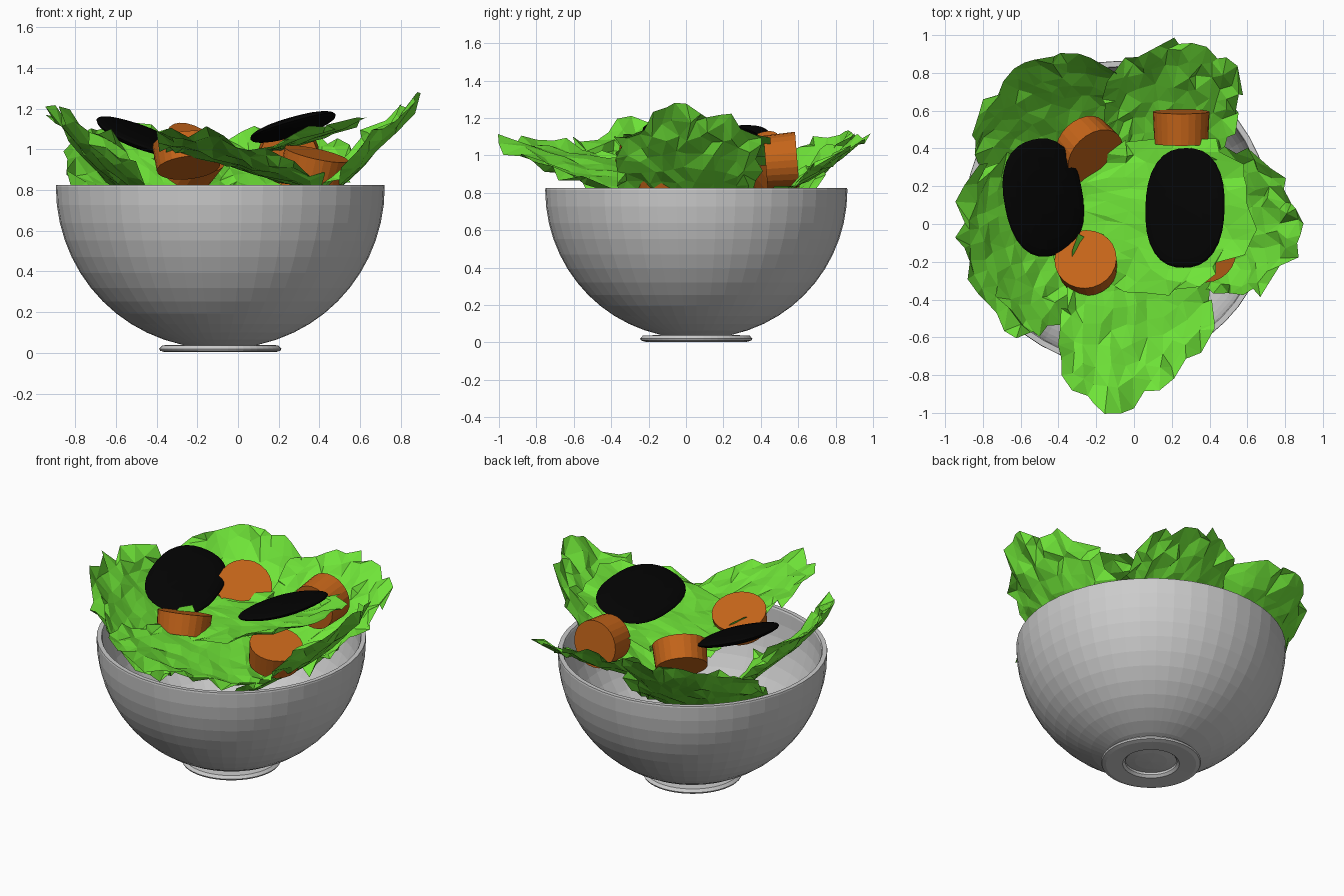
import bpy, bmesh, math, random
from mathutils import Vector, Matrix

if "Cube" in bpy.data.objects:
    bpy.data.objects.remove(bpy.data.objects["Cube"])

random.seed(4)


def material(name, rgb):
    m = bpy.data.materials.new(name)
    m.diffuse_color = (*rgb, 1)
    m.use_nodes = True
    m.node_tree.nodes["Principled BSDF"].inputs["Base Color"].default_value = m.diffuse_color
    return m


GREEN = material("leaf_green", (0.16, 0.78, 0.04))
ORANGE = material("carrot_orange", (0.56, 0.13, 0.01))
BLACK = material("olive_black", (0.001, 0.001, 0.001))


def add_object(name, bm, mat=None):
    me = bpy.data.meshes.new(name)
    bm.normal_update()
    bm.to_mesh(me)
    bm.free()
    ob = bpy.data.objects.new(name, me)
    bpy.context.collection.objects.link(ob)
    if mat:
        me.materials.append(mat)
    return ob


def lathe(name, profile, centre, sides=48):
    bm = bmesh.new()
    vs = [bm.verts.new((r, 0, z)) for r, z in profile]
    es = [bm.edges.new(p) for p in zip(vs, vs[1:])]
    bmesh.ops.spin(bm, geom=vs + es, axis=(0, 0, 1), cent=(0, 0, 0),
                   angle=2 * math.pi, steps=sides)
    bmesh.ops.remove_doubles(bm, verts=bm.verts, dist=1e-4)
    bmesh.ops.recalc_face_normals(bm, faces=bm.faces)
    bmesh.ops.translate(bm, verts=bm.verts, vec=centre)
    return add_object(name, bm)


def leaf(name, base, tip, side, up, cup=0.1, ruffle=0.028, foot=0.6, nu=9, nv=12):
    """Crumpled sheet fanning from base to tip; side is the half-width vector."""
    base, tip, side, up = map(Vector, (base, tip, side, up))
    bm = bmesh.new()
    rows = []
    for i in range(nu + 1):
        u = i / nu
        width = foot + (1 - foot) * math.sin(math.pi * min(u * 0.75, 0.62))
        row = []
        for j in range(nv + 1):
            v = 2 * j / nv - 1
            reach = u * (1 - 0.28 * v * v)
            edge = max(abs(v), u) ** 3
            p = base.lerp(tip, reach) + side * (v * width)
            p += up * (cup * v * v - 0.05 * math.sin(math.pi * u))
            p += up * random.uniform(-1, 1) * ruffle * (0.3 + edge)
            flat = random.uniform(-1, 1) * 0.04 * (0.3 + edge)
            p += (tip - base).normalized() * flat
            p += side.normalized() * random.uniform(-1, 1) * 0.025
            row.append(bm.verts.new(p))
        rows.append(row)
    for a, b in zip(rows, rows[1:]):
        for j in range(nv):
            bm.faces.new((a[j], a[j + 1], b[j + 1], b[j]))
    bmesh.ops.triangulate(bm, faces=bm.faces)
    return add_object(name, bm, GREEN)


def carrot(name, centre, normal, radius=0.17, depth=0.15):
    bm = bmesh.new()
    bmesh.ops.create_cone(bm, cap_ends=True, segments=24, radius1=radius * 0.95,
                          radius2=radius, depth=depth)
    rot = Vector((0, 0, 1)).rotation_difference(Vector(normal)).to_matrix().to_4x4()
    bmesh.ops.transform(bm, verts=bm.verts, matrix=Matrix.Translation(centre) @ rot)
    return add_object(name, bm, ORANGE)


def olive(name, centre, tilt_x, tilt_y, turn):
    # Flat rounded slice with a slightly squared oval outline
    bm = bmesh.new()
    bmesh.ops.create_uvsphere(bm, u_segments=32, v_segments=12, radius=1)
    for v in bm.verts:
        r = math.hypot(v.co.x, v.co.y)
        if r > 1e-5:
            k = (abs(v.co.x / r) ** 2.4 + abs(v.co.y / r) ** 2.4) ** (-1 / 2.4)
            v.co.x, v.co.y = v.co.x * k, v.co.y * k
    m = (Matrix.Translation(centre) @ Matrix.Rotation(math.radians(tilt_y), 4, 'Y')
         @ Matrix.Rotation(math.radians(tilt_x), 4, 'X')
         @ Matrix.Rotation(math.radians(turn), 4, 'Z')
         @ Matrix.Diagonal((0.218, 0.318, 0.04, 1)))
    bmesh.ops.transform(bm, verts=bm.verts, matrix=m)
    return add_object(name, bm, BLACK)


# Bowl: outer wall, rim, inner wall
outer, inner = [], []
for i in range(15):
    a = math.radians(90 * i / 14)
    outer.append((0.808 * math.sin(a) ** 0.97, 0.815 - 0.795 * math.cos(a)))
    inner.append((0.773 * math.sin(a) ** 0.97, 0.815 - 0.755 * math.cos(a)))
outer[0], inner[0] = (0, 0.02), (0, 0.06)
CENTRE = (-0.087, 0.055, 0)
lathe("bowl", outer + [(0.806, 0.825), (0.778, 0.825)] + inner[::-1], CENTRE)

# Foot ring
lathe("bowl_foot", [(0.155, 0.02), (0.17, 0.006), (0.27, 0.003), (0.295, 0.01),
                    (0.30, 0.02), (0.285, 0.037), (0.155, 0.04), (0.155, 0.02)], CENTRE)

# Lettuce leaves around the rim, then the one across the middle
leaf("right_leaf", (0.20, 0.02, 0.60), (0.89, 0.0, 1.25), (0, 0.38, 0),
     (-0.7, 0, 0.7), cup=0.06, foot=0.8)
leaf("left_leaf", (-0.34, -0.02, 0.64), (-0.91, -0.22, 1.20), (0.12, -0.46, -0.03),
     (0.5, 0.15, 0.75), cup=0.06, foot=0.75)
leaf("back_left_leaf", (-0.34, 0.27, 0.56), (-0.58, 0.86, 1.13), (0.38, 0.17, 0),
     (0.3, -0.5, 0.8), cup=0.08, foot=0.75)
leaf("back_right_leaf", (0.13, 0.22, 0.69), (0.26, 0.97, 1.09), (-0.35, 0.03, 0.03),
     (0, -0.35, 0.9), cup=0.04, foot=0.8)
leaf("front_leaf", (0.03, 0.0, 0.90), (0.0, -0.95, 1.03), (0.40, 0.10, -0.12),
     (0, 0.1, 1), cup=0.0, foot=0.85)
leaf("centre_leaf", (-0.38, 0.06, 0.95), (0.64, 0.05, 1.14), (-0.05, -0.42, 0),
     (-0.17, 0, 1), cup=0.0, ruffle=0.02)

# Carrot slices
carrot("carrot_front", (-0.25, -0.21, 0.97), (-0.1, 0.35, 0.9), 0.165, 0.13)
carrot("carrot_left", (-0.24, 0.40, 0.96), (0.45, -0.5, 0.65), 0.165, 0.15)
carrot("carrot_back", (0.25, 0.51, 0.97), (0.0, 1, 0.08), 0.15, 0.17)
carrot("carrot_right", (0.37, -0.14, 0.91), (0.2, -0.15, 0.9), 0.16, 0.14)

# Olive slices
olive("olive_right", (0.27, 0.085, 1.11), -5, -16, 0)
olive("olive_left", (-0.48, 0.14, 1.06), 8, 19, 14)
